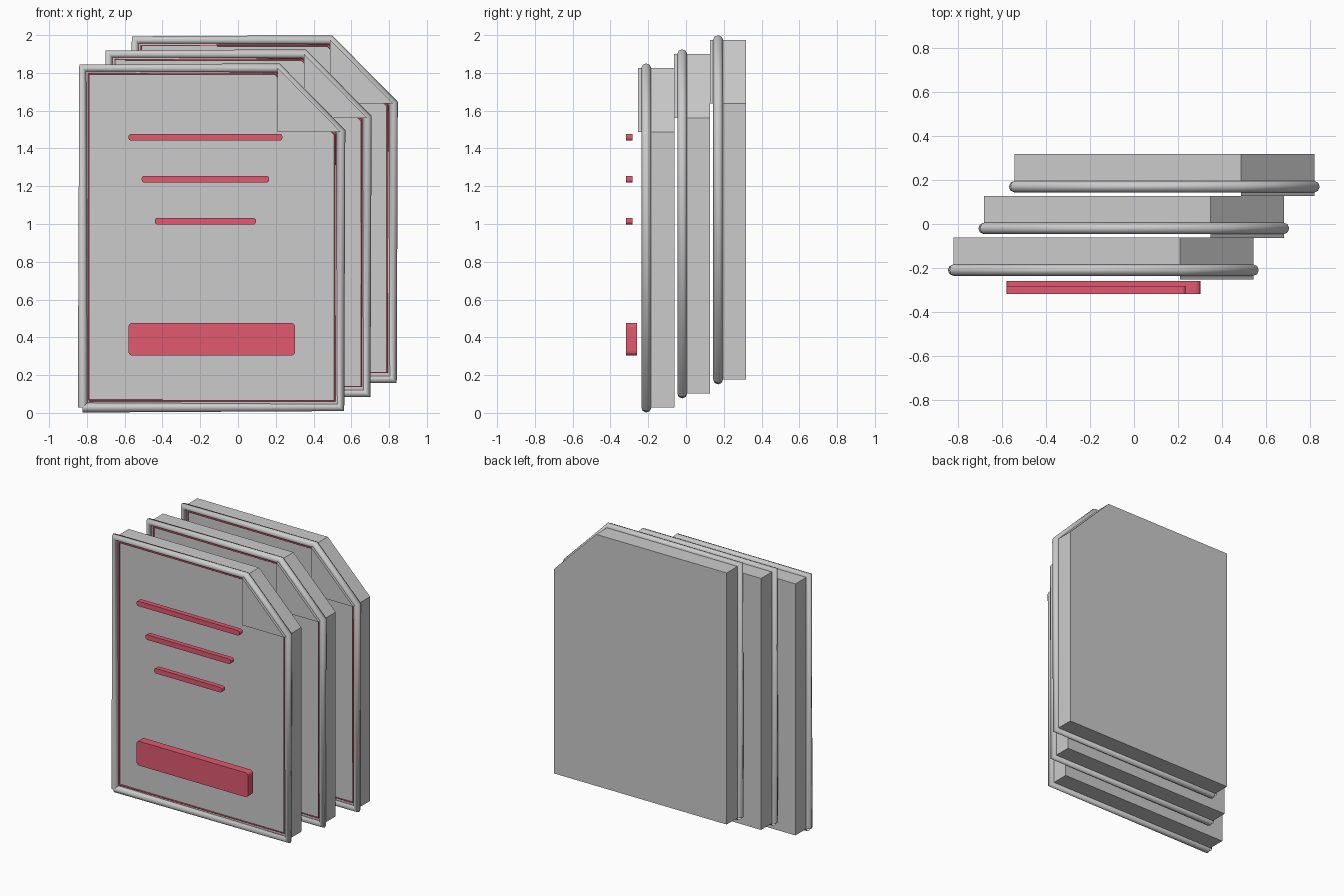
import bpy, bmesh

if "Cube" in bpy.data.objects:
    bpy.data.objects.remove(bpy.data.objects["Cube"])

red = bpy.data.materials.new("red")
red.diffuse_color = (0.75, 0.1, 0.16, 1)
red.use_nodes = True
red.node_tree.nodes["Principled BSDF"].inputs["Base Color"].default_value = red.diffuse_color


def prism(name, outline, y0, y1, mat=None, bevel=0):
    """Extrude an (x, z) outline from y0 to y1, optionally rounding the edges along y."""
    bm = bmesh.new()
    face = bm.faces.new([bm.verts.new((x, y0, z)) for x, z in outline])
    ext = bmesh.ops.extrude_face_region(bm, geom=[face])
    moved = [v for v in ext["geom"] if isinstance(v, bmesh.types.BMVert)]
    bmesh.ops.translate(bm, verts=moved, vec=(0, y1 - y0, 0))
    if bevel:
        edges = [e for e in bm.edges if abs(e.verts[0].co.y - e.verts[1].co.y) > 1e-4]
        bmesh.ops.bevel(bm, geom=edges, offset=bevel, segments=4, profile=0.5, affect='EDGES')
    bmesh.ops.recalc_face_normals(bm, faces=bm.faces[:])
    me = bpy.data.meshes.new(name)
    bm.to_mesh(me)
    bm.free()
    ob = bpy.data.objects.new(name, me)
    bpy.context.collection.objects.link(ob)
    if mat:
        me.materials.append(mat)
    return ob


def tube(name, outline, y, radius, mat=None):
    """Round wire following an (x, z) outline back to its start."""
    cu = bpy.data.curves.new(name, 'CURVE')
    cu.dimensions = '3D'
    cu.bevel_depth = radius
    cu.bevel_resolution = 2
    sp = cu.splines.new('POLY')
    pts = outline + outline[:1]
    sp.points.add(len(pts) - 1)
    for p, (x, z) in zip(sp.points, pts):
        p.co = (x, y, z, 1)
    ob = bpy.data.objects.new(name, cu)
    bpy.context.collection.objects.link(ob)
    if mat:
        cu.materials.append(mat)
    return ob


def rect(x0, x1, z0, z1):
    return [(x0, z0), (x1, z0), (x1, z1), (x0, z1)]


page = [(-0.822, 0.028), (0.544, 0.028), (0.544, 1.488), (0.21, 1.826), (-0.822, 1.826)]
inner = [(-0.79, 0.065), (0.513, 0.065), (0.513, 1.475), (0.197, 1.796), (-0.79, 1.796)]
flap = [(0.21, 1.488), (0.544, 1.488), (0.21, 1.826)]

# three stacked sheets, each stepping right, back and up
for i in range(3):
    def at(pts):
        return [(x + 0.139 * i, z + 0.0745 * i) for x, z in pts]
    dy = 0.19 * i
    prism(f"sheet_{i}", at(page), -0.21 + dy, -0.062 + dy)
    prism(f"folded_corner_{i}", at(flap), -0.253 + dy, -0.065 + dy)
    tube(f"sheet_rim_{i}", at(page), -0.21 + dy, 0.026)
    tube(f"red_border_{i}", at(inner), -0.212 + dy, 0.005, red)

# raised text lines and button on the front sheet
for i in range(3):
    z = 1.459 - 0.222 * i
    prism(f"line_bar_{i}", rect(-0.58 + 0.07 * i, 0.235 - 0.07 * i, z - 0.018, z + 0.018),
          -0.318, -0.283, red, 0.015)
prism("button_bar", rect(-0.58, 0.302, 0.303, 0.477), -0.318, -0.26, red, 0.022)
